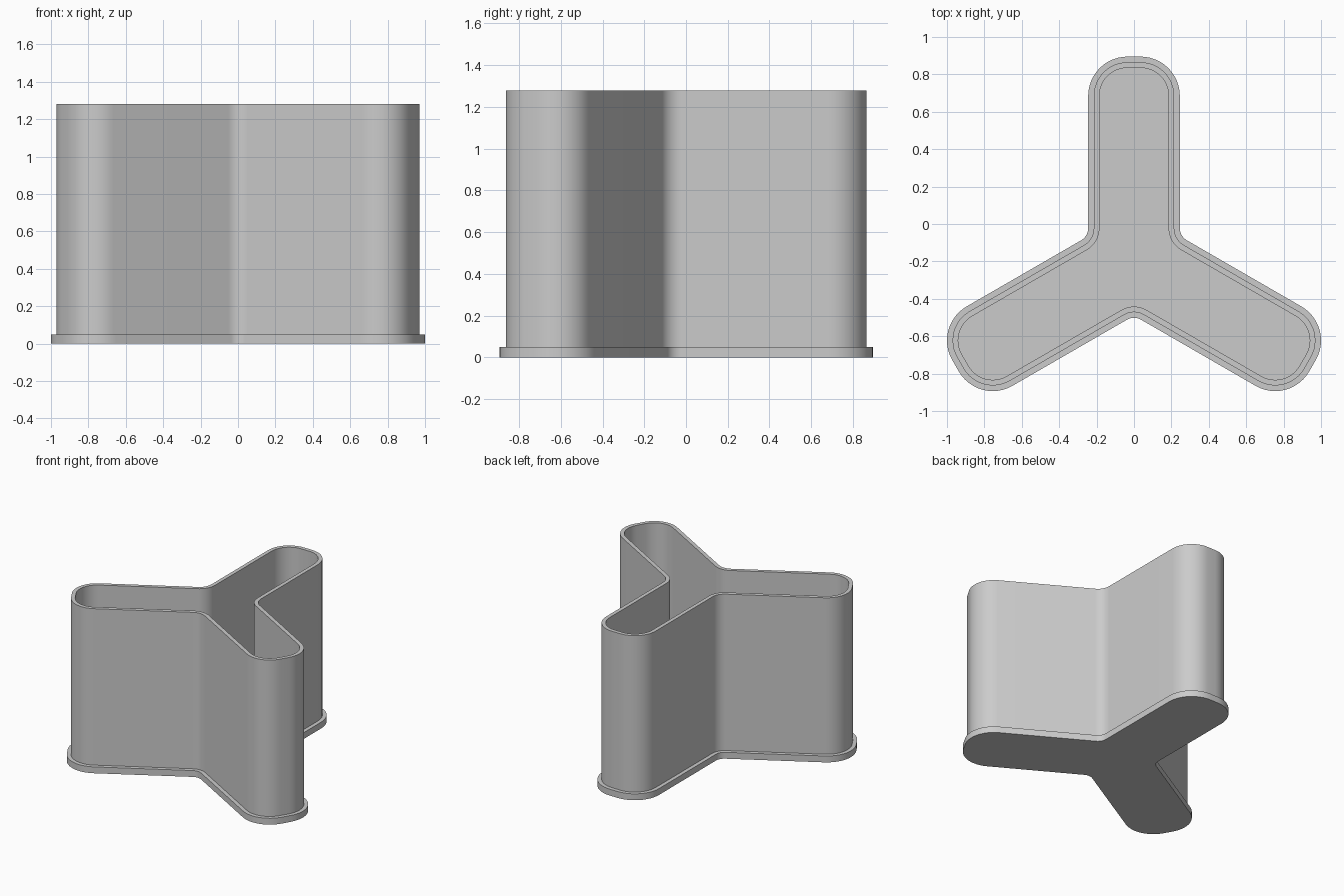
import bpy, bmesh
from math import sin, cos, pi, radians, sqrt

if "Cube" in bpy.data.objects:
    bpy.data.objects.remove(bpy.data.objects["Cube"])

CENTER_Y = -0.207      # hub of the three arms
HALF_W, LENGTH = 0.245, 1.102
TIP_R, NOTCH_R = 0.21, 0.075
SEG = 12


def outline(inset):
    """Rounded three-arm outline, counter-clockwise, shrunk by inset."""
    w, l = HALF_W - inset, LENGTH - inset
    tip, notch = TIP_R - inset, NOTCH_R + inset
    pts = []
    for arm in (-30, 90, 210):
        # each arm in local (along, across) coordinates
        local = []
        for side, start in ((-1, -pi / 2), (1, 0)):
            for i in range(SEG + 1):
                a = start + i / SEG * pi / 2
                local.append((l - tip + tip * cos(a), side * (w - tip) + tip * sin(a)))
        # concave fillet to the next arm
        d = (w + notch) / cos(radians(30))
        cx, cy = d * cos(radians(60)), d * sin(radians(60))
        for i in range(SEG + 1):
            a = radians(270 - 60 * i / SEG)
            local.append((cx + notch * cos(a), cy + notch * sin(a)))
        c, s = cos(radians(arm)), sin(radians(arm))
        pts += [(u * c - v * s, u * s + v * c + CENTER_Y) for u, v in local]
    return pts


# Container section as (inset, height): flange, outer wall, rim, inner wall
section = [(0, 0), (0, 0.05), (0.03, 0.05), (0.03, 1.28), (0.06, 1.28), (0.06, 0.05)]
bm = bmesh.new()
rings = [[bm.verts.new((x, y, z)) for x, y in outline(o)] for o, z in section]
for a, b in zip(rings, rings[1:]):
    n = len(a)
    for i in range(n):
        j = (i + 1) % n
        bm.faces.new((a[i], a[j], b[j], b[i]))

# Underside and inside floor
bm.faces.new(rings[0][::-1])
bm.faces.new(rings[-1])
bmesh.ops.recalc_face_normals(bm, faces=bm.faces[:])

mesh = bpy.data.meshes.new("three_arm_container")
bm.to_mesh(mesh)
bm.free()
obj = bpy.data.objects.new("three_arm_container", mesh)
bpy.context.collection.objects.link(obj)
bpy.context.view_layer.objects.active = obj
obj.select_set(True)
bpy.ops.object.shade_smooth_by_angle(angle=radians(30))
